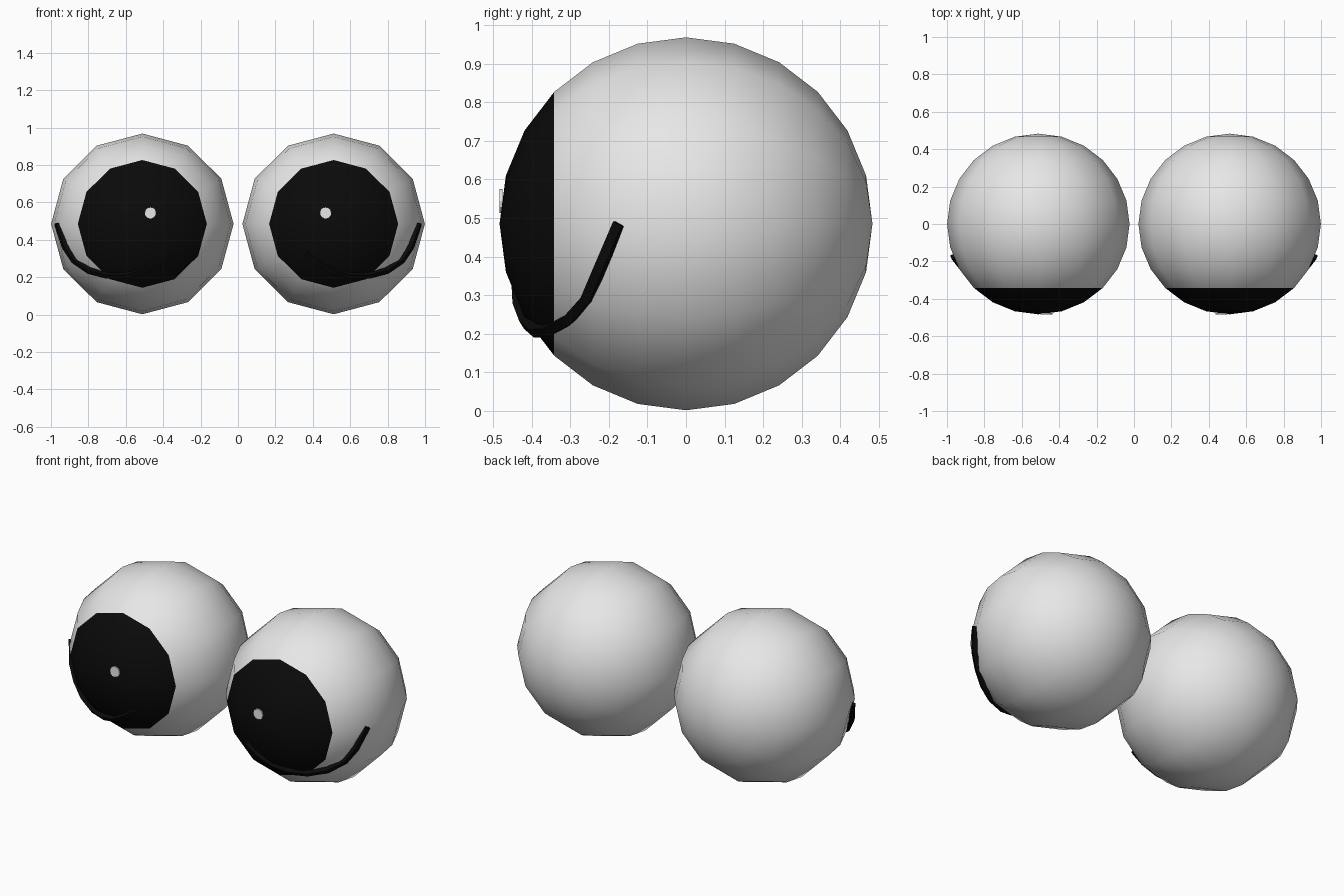
import bpy, bmesh, math
from mathutils import Matrix, Vector

cube = bpy.data.objects.get("Cube")
if cube:
    bpy.data.objects.remove(cube, do_unlink=True)


def material(name, rgb):
    m = bpy.data.materials.new(name)
    m.use_nodes = True
    m.diffuse_color = (*rgb, 1)
    m.node_tree.nodes["Principled BSDF"].inputs["Base Color"].default_value = (*rgb, 1)
    return m


WHITE = material("eye white", (0.8, 0.8, 0.8))
BLACK = material("pupil black", (0.003, 0.003, 0.003))

R = 0.483
CENTRE_X, CENTRE_Z = 0.5115, 0.485
TO_FRONT = Matrix.Rotation(math.pi / 2, 4, 'X')


def mesh_object(name, bm, mats, smooth):
    me = bpy.data.meshes.new(name)
    for f in bm.faces:
        f.smooth = smooth
    bm.to_mesh(me)
    bm.free()
    for m in mats:
        me.materials.append(m)
    ob = bpy.data.objects.new(name, me)
    bpy.context.collection.objects.link(ob)
    return ob


def eyeball(name, side):
    # Low-poly ball with its poles at front and back, black front cap
    bm = bmesh.new()
    bmesh.ops.create_uvsphere(bm, u_segments=12, v_segments=12, radius=R, matrix=TO_FRONT)
    bmesh.ops.scale(bm, vec=(1.01, 1, 1), verts=bm.verts)
    for f in bm.faces:
        f.material_index = int(f.calc_center_median().y < -0.345)
    ob = mesh_object(name, bm, [WHITE, BLACK], True)
    ob.location = (side * CENTRE_X, 0, CENTRE_Z)


def highlight(name, side):
    # Small light disc on the pupil
    bm = bmesh.new()
    bmesh.ops.create_cone(bm, cap_ends=True, segments=12, radius1=0.031, radius2=0.031,
                          depth=0.008, matrix=TO_FRONT)
    ob = mesh_object(name, bm, [WHITE], False)
    ob.location = (side * 0.468, -0.479, 0.544)


# Lower lid line as offsets from the ball centre, outer end first
LID = [(0.455, 0.0), (0.415, -0.12), (0.365, -0.195), (0.285, -0.25), (0.19, -0.275),
       (0.09, -0.277), (0.0, -0.255), (-0.08, -0.21), (-0.15, -0.16)]


def lower_lid(name, side):
    # Thin band laid over the surface of the ball, square in section
    bm = bmesh.new()
    pts = [Vector((side * x, -math.sqrt(0.487 ** 2 - x * x - z * z), z)) for x, z in LID]
    rings = []
    for i, p in enumerate(pts):
        along = (pts[min(i + 1, len(pts) - 1)] - pts[max(i - 1, 0)]).normalized()
        out = p.normalized()
        across = along.cross(out) * 0.013
        out *= 0.013
        rings.append([bm.verts.new(p + a * across + b * out)
                      for a, b in ((1, 1), (-1, 1), (-1, -1), (1, -1))])
    for r, s in zip(rings, rings[1:]):
        for k in range(4):
            n = (k + 1) % 4
            bm.faces.new((r[k], r[n], s[n], s[k]))
    bm.faces.new(rings[0])
    bm.faces.new(rings[-1])
    bmesh.ops.recalc_face_normals(bm, faces=bm.faces)
    ob = mesh_object(name, bm, [BLACK], False)
    ob.location = (side * CENTRE_X, 0, CENTRE_Z)


for label, side in (("left", 1), ("right", -1)):
    eyeball(label + "_eyeball", side)
    highlight(label + "_highlight", side)
    lower_lid(label + "_lower_lid", side)
